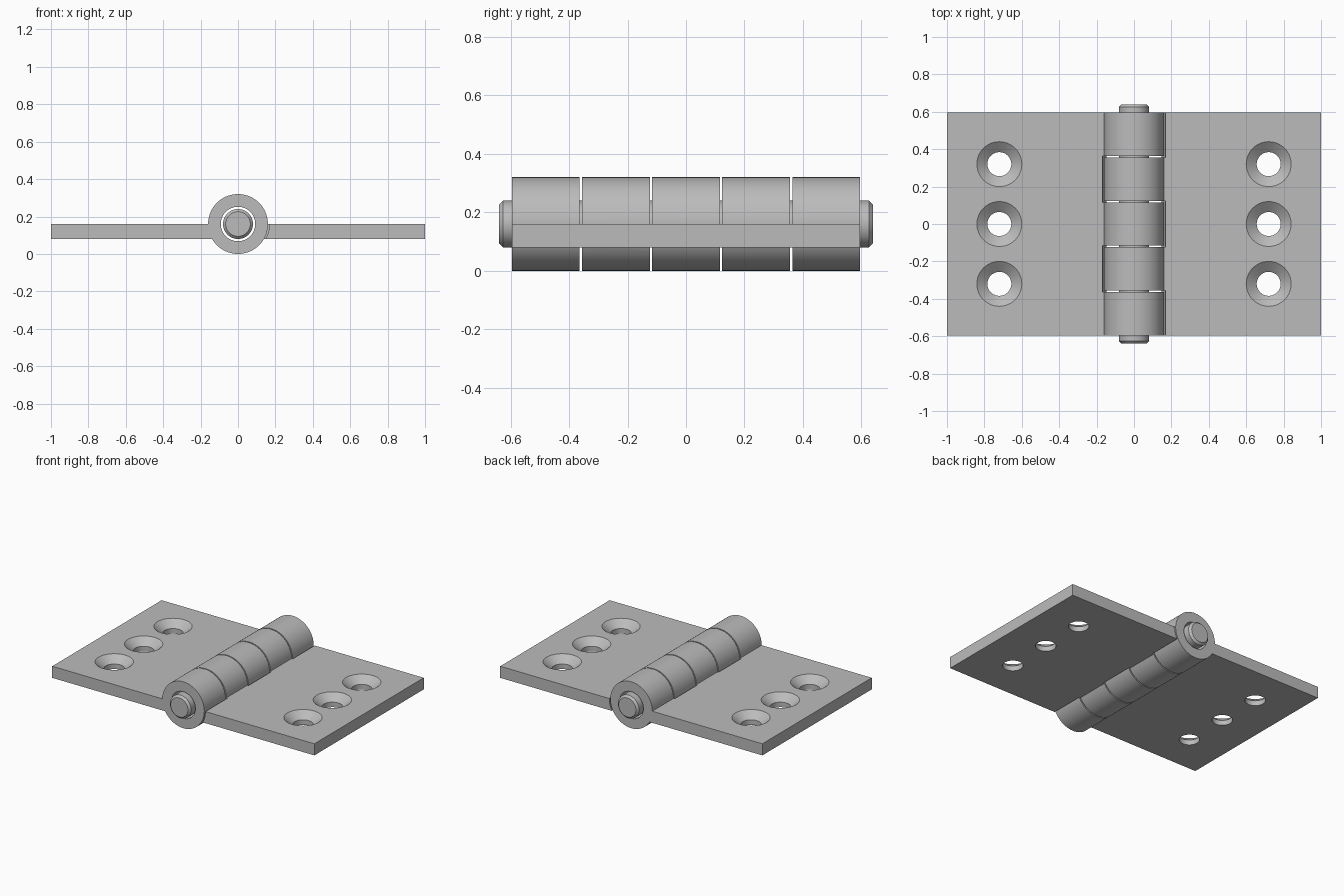
import bpy
import math
from mathutils import Matrix, Vector

cube = bpy.data.objects.get("Cube")
if cube:
    bpy.data.objects.remove(cube)

# Overall dimensions
AXIS_Z = 0.16                # height of the pin axis
BARREL_R, PIN_R, BORE_R = 0.16, 0.08, 0.092
GAP, PITCH = 0.008, 0.24     # clearance and knuckle spacing
HALF = (PITCH - GAP) / 2     # half length of one knuckle
LENGTH = 2 * (2 * PITCH + HALF)
LEAF_T = 0.08
SINK_DEPTH = 0.045

steel = bpy.data.materials.new("Brushed grey steel")
steel.use_nodes = True
GREY = (0.5, 0.5, 0.5, 1)
steel.diffuse_color = GREY
steel.node_tree.nodes["Principled BSDF"].inputs["Base Color"].default_value = GREY


def lathe(name, profile, centre, along_y=False, sides=72):
    """Closed solid of revolution from (radius, height) rings."""
    verts, faces = [], []
    for r, h in profile:
        for i in range(sides):
            a = 2 * math.pi * i / sides
            verts.append(Vector((r * math.cos(a), r * math.sin(a), h)))
    for j in range(len(profile) - 1):
        for i in range(sides):
            k = (i + 1) % sides
            faces.append([j * sides + i, j * sides + k,
                          (j + 1) * sides + k, (j + 1) * sides + i])
    last = (len(profile) - 1) * sides
    faces.append(list(reversed(range(sides))))
    faces.append(list(range(last, last + sides)))
    turn = Matrix.Rotation(math.pi / 2, 4, 'X') if along_y else Matrix()
    move = Matrix.Translation(centre) @ turn
    return add_mesh(name, [move @ v for v in verts], faces)


def add_mesh(name, verts, faces):
    mesh = bpy.data.meshes.new(name)
    mesh.from_pydata(verts, [], faces)
    mesh.materials.append(steel)
    obj = bpy.data.objects.new(name, mesh)
    bpy.context.collection.objects.link(obj)
    return obj


def rod(name, radius, y, half):
    return lathe(name, [(radius, -half), (radius, half)], (0, y, AXIS_Z), True)


def box(name, x0, x1, y0, y1, z0, z1):
    verts = [(x, y, z) for x in (x0, x1) for y in (y0, y1) for z in (z0, z1)]
    faces = [(0, 1, 3, 2), (4, 6, 7, 5), (0, 4, 5, 1),
             (2, 3, 7, 6), (0, 2, 6, 4), (1, 5, 7, 3)]
    return add_mesh(name, verts, faces)


def combine(target, tool, operation):
    """Boolean the tool into the target and discard the tool."""
    mod = target.modifiers.new("Combine", 'BOOLEAN')
    mod.operation, mod.solver, mod.object = operation, 'EXACT', tool
    graph = bpy.context.evaluated_depsgraph_get()
    graph.update()
    result = bpy.data.meshes.new_from_object(target.evaluated_get(graph))
    target.modifiers.clear()
    target.data = result
    bpy.data.objects.remove(tool)


def smooth(obj):
    bpy.ops.object.select_all(action='DESELECT')
    obj.select_set(True)
    bpy.context.view_layer.objects.active = obj
    bpy.ops.object.shade_smooth_by_angle(angle=math.radians(25))


def leaf(name, side, own, other):
    x0, x1 = sorted((side * 0.12, side))
    obj = box(name, x0, x1, -LENGTH / 2, LENGTH / 2, AXIS_Z - LEAF_T, AXIS_Z)
    # Clearance around the opposite leaf's knuckles
    for k in other:
        far = 0.05 if abs(k) == 2 else 0
        y = k * PITCH + math.copysign(far, k)
        combine(obj, rod("clearance", BARREL_R + GAP, y, HALF + GAP + far), 'DIFFERENCE')
    # Knuckles and their bore
    for k in own:
        combine(obj, rod("knuckle", BARREL_R, k * PITCH, HALF), 'UNION')
    combine(obj, rod("bore", BORE_R, 0, LENGTH), 'DIFFERENCE')
    # Countersunk screw holes
    low, rise = AXIS_Z - LEAF_T, 0.02
    slope = (0.12 - 0.064) / SINK_DEPTH
    for y in (-0.32, 0, 0.32):
        profile = [(0.064, low - rise), (0.064, AXIS_Z - SINK_DEPTH),
                   (0.12 + slope * rise, AXIS_Z + rise)]
        combine(obj, lathe("screw_hole", profile, (side * 0.72, y, 0)), 'DIFFERENCE')
    smooth(obj)


leaf("right_leaf", -1, (-2, 0, 2), (-1, 1))
leaf("left_leaf", 1, (-1, 1), (-2, 0, 2))

# Hinge pin with chamfered ends
END, BEVEL = 0.64, 0.014
pin = lathe("hinge_pin", [(PIN_R - BEVEL, -END), (PIN_R, BEVEL - END),
                          (PIN_R, END - BEVEL), (PIN_R - BEVEL, END)],
            (0, 0, AXIS_Z), True)
smooth(pin)
